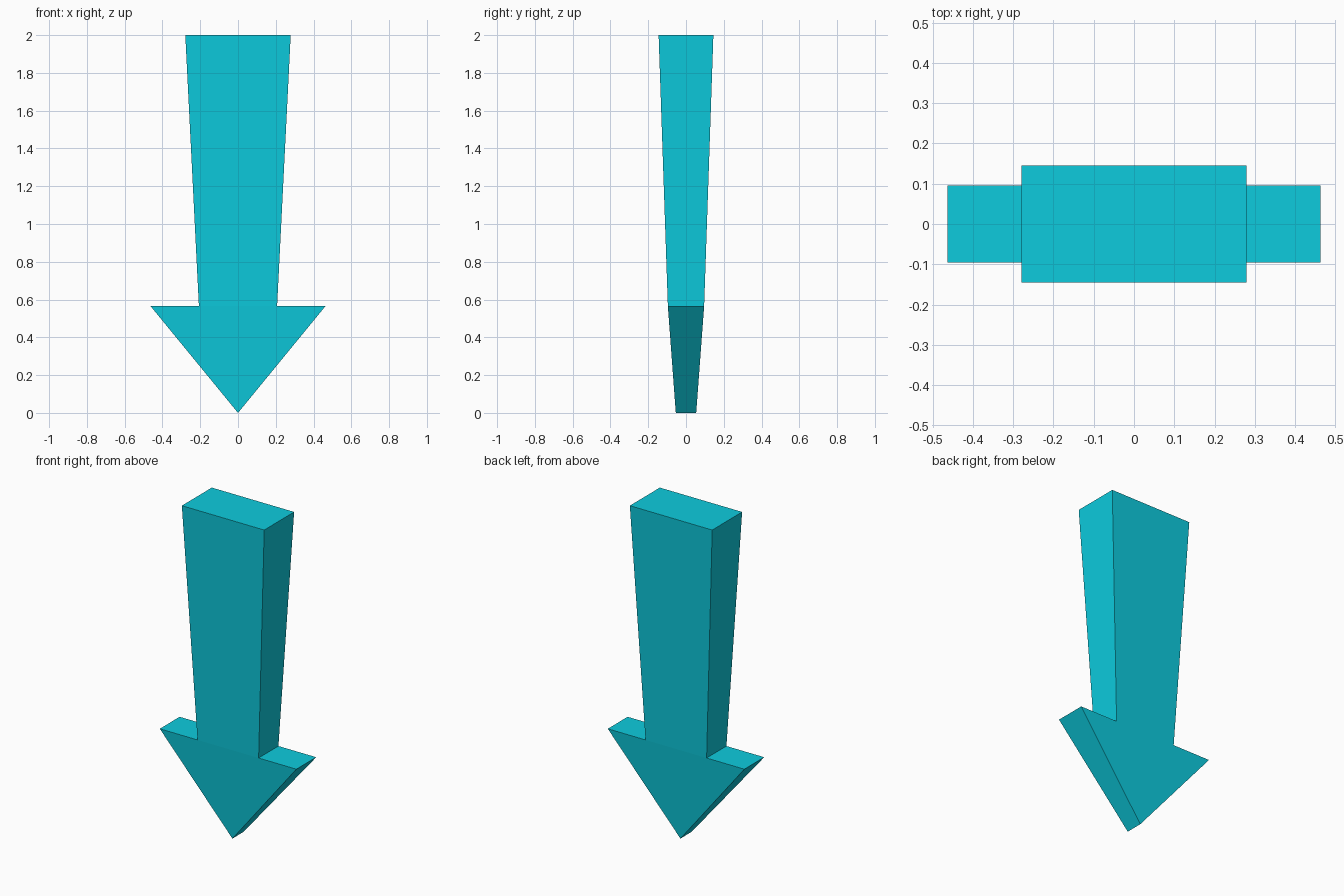
import bpy
import bmesh

if "Cube" in bpy.data.objects:
    bpy.data.objects.remove(bpy.data.objects["Cube"])

# Arrow outline: right half as (x, half depth, z)
TIP = (0.0, 0.054, 0.0)
BARB = (0.463, 0.096, 0.565)
NECK = (0.207, 0.096, 0.565)
TOP = (0.279, 0.145, 2.0)


def mirrored(p):
    return (-p[0], p[1], p[2])


outline = [TIP, BARB, NECK, TOP, mirrored(TOP), mirrored(NECK), mirrored(BARB)]

bm = bmesh.new()
front = [bm.verts.new((x, -d, z)) for x, d, z in outline]
back = [bm.verts.new((x, d, z)) for x, d, z in outline]

# Front and back: head and tapered shaft panels
for ring in (front, back):
    bm.faces.new([ring[i] for i in (0, 1, 2, 5, 6)])
    bm.faces.new([ring[i] for i in (2, 3, 4, 5)])

# Rim joining front to back
n = len(outline)
for i in range(n):
    j = (i + 1) % n
    bm.faces.new((front[i], back[i], back[j], front[j]))

bmesh.ops.recalc_face_normals(bm, faces=bm.faces)
mesh = bpy.data.meshes.new("down_arrow")
bm.to_mesh(mesh)
bm.free()

# Cyan material
cyan = bpy.data.materials.new("cyan")
cyan.diffuse_color = (0.004, 0.6, 0.73, 1.0)
cyan.use_nodes = True
cyan.node_tree.nodes["Principled BSDF"].inputs["Base Color"].default_value = cyan.diffuse_color
mesh.materials.append(cyan)

arrow = bpy.data.objects.new("down_arrow", mesh)
bpy.context.collection.objects.link(arrow)
